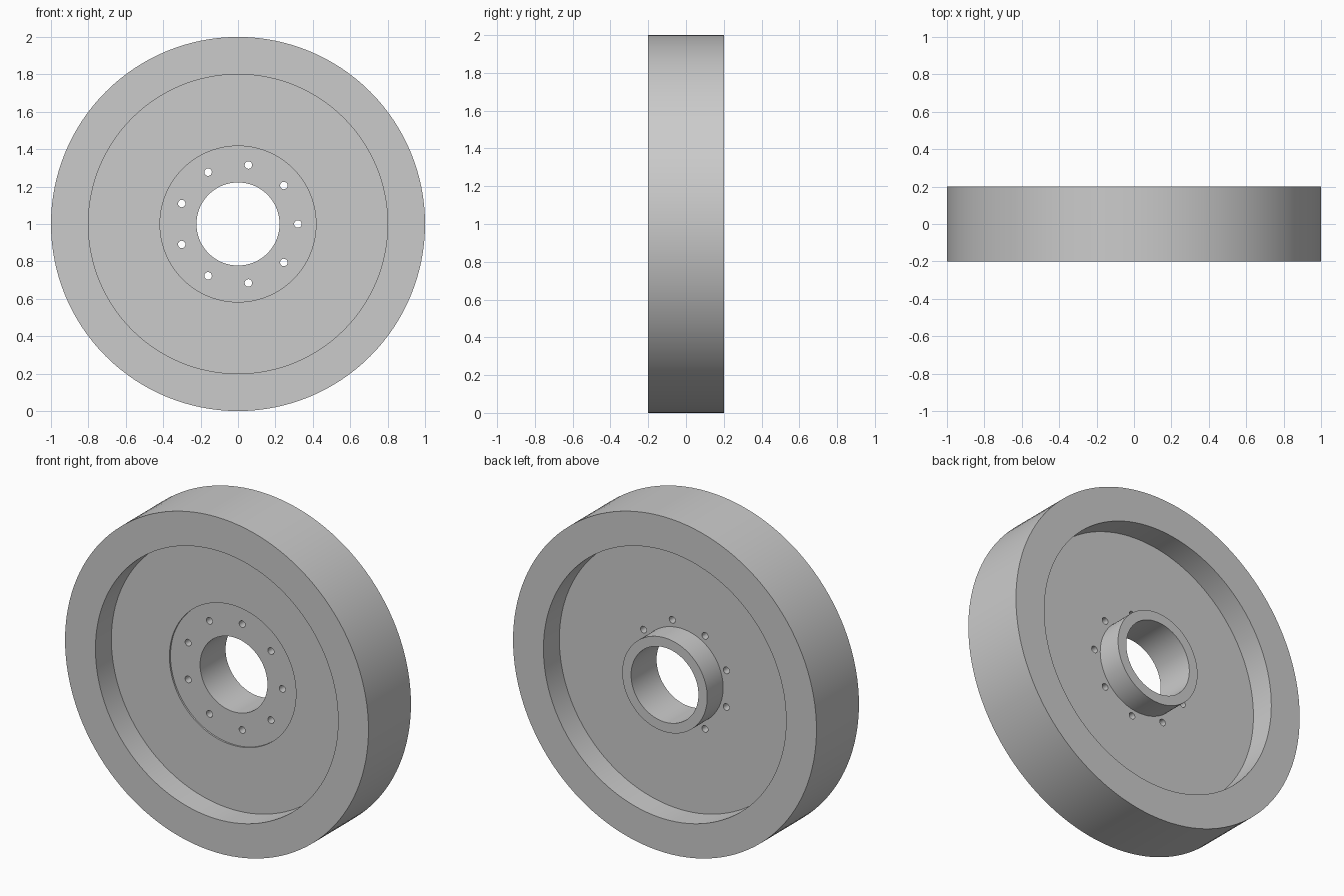
import bpy, bmesh, math
from mathutils import Matrix, Vector

cube = bpy.data.objects.get("Cube")
if cube:
    bpy.data.objects.remove(cube, do_unlink=True)

SEGMENTS = 128
HOLES, HOLE_CIRCLE, HOLE_RADIUS = 9, 0.32, 0.02

grey = bpy.data.materials.new("plain grey")
grey.use_nodes = True
grey.diffuse_color = (0.6, 0.6, 0.6, 1)
grey.node_tree.nodes["Principled BSDF"].inputs["Base Color"].default_value = (0.6, 0.6, 0.6, 1)


def add_object(name, bm):
    bmesh.ops.recalc_face_normals(bm, faces=bm.faces)
    mesh = bpy.data.meshes.new(name)
    bm.to_mesh(mesh)
    bm.free()
    mesh.materials.append(grey)
    obj = bpy.data.objects.new(name, mesh)
    obj.location.z = 1
    bpy.context.collection.objects.link(obj)
    return obj


# Wheel: closed cross-section (radius, y) turned about the axle
profile = [
    (0.222, -0.04), (0.417, -0.04), (0.417, -0.05),   # shallow front seat
    (0.8, -0.05), (0.8, -0.2), (1, -0.2),             # front web and rim
    (1, 0.2), (0.8, 0.2), (0.8, 0.05),                # tread and back rim
    (0.28, 0.05), (0.28, 0.2), (0.222, 0.2),          # back web and hub boss
]
bm = bmesh.new()
verts = [bm.verts.new((r, y, 0)) for r, y in profile]
edges = [bm.edges.new((v, verts[(i + 1) % len(verts)])) for i, v in enumerate(verts)]
bmesh.ops.spin(bm, geom=verts + edges, cent=(0, 0, 0), axis=(0, 1, 0),
               angle=math.tau, steps=SEGMENTS, use_duplicate=False)
bmesh.ops.remove_doubles(bm, verts=bm.verts, dist=1e-4)
wheel = add_object("wheel", bm)

# Bolt holes through the web
bm = bmesh.new()
for i in range(HOLES):
    a = math.tau * i / HOLES
    centre = Vector((HOLE_CIRCLE * math.cos(a), 0, HOLE_CIRCLE * math.sin(a)))
    bmesh.ops.create_cone(bm, cap_ends=True, segments=24, radius1=HOLE_RADIUS,
                          radius2=HOLE_RADIUS, depth=0.3,
                          matrix=Matrix.Translation(centre) @ Matrix.Rotation(math.pi / 2, 4, 'X'))
cutter = add_object("bolt_hole_cutter", bm)
cutter.hide_render = True

cut = wheel.modifiers.new("bolt holes", 'BOOLEAN')
cut.operation = 'DIFFERENCE'
cut.solver = 'EXACT'
cut.object = cutter

bpy.ops.object.select_all(action='DESELECT')
wheel.select_set(True)
bpy.context.view_layer.objects.active = wheel
bpy.ops.object.modifier_apply(modifier=cut.name)
bpy.data.objects.remove(cutter, do_unlink=True)

# Smooth round walls, crisp rims
bpy.ops.object.shade_smooth_by_angle(angle=math.radians(30))
